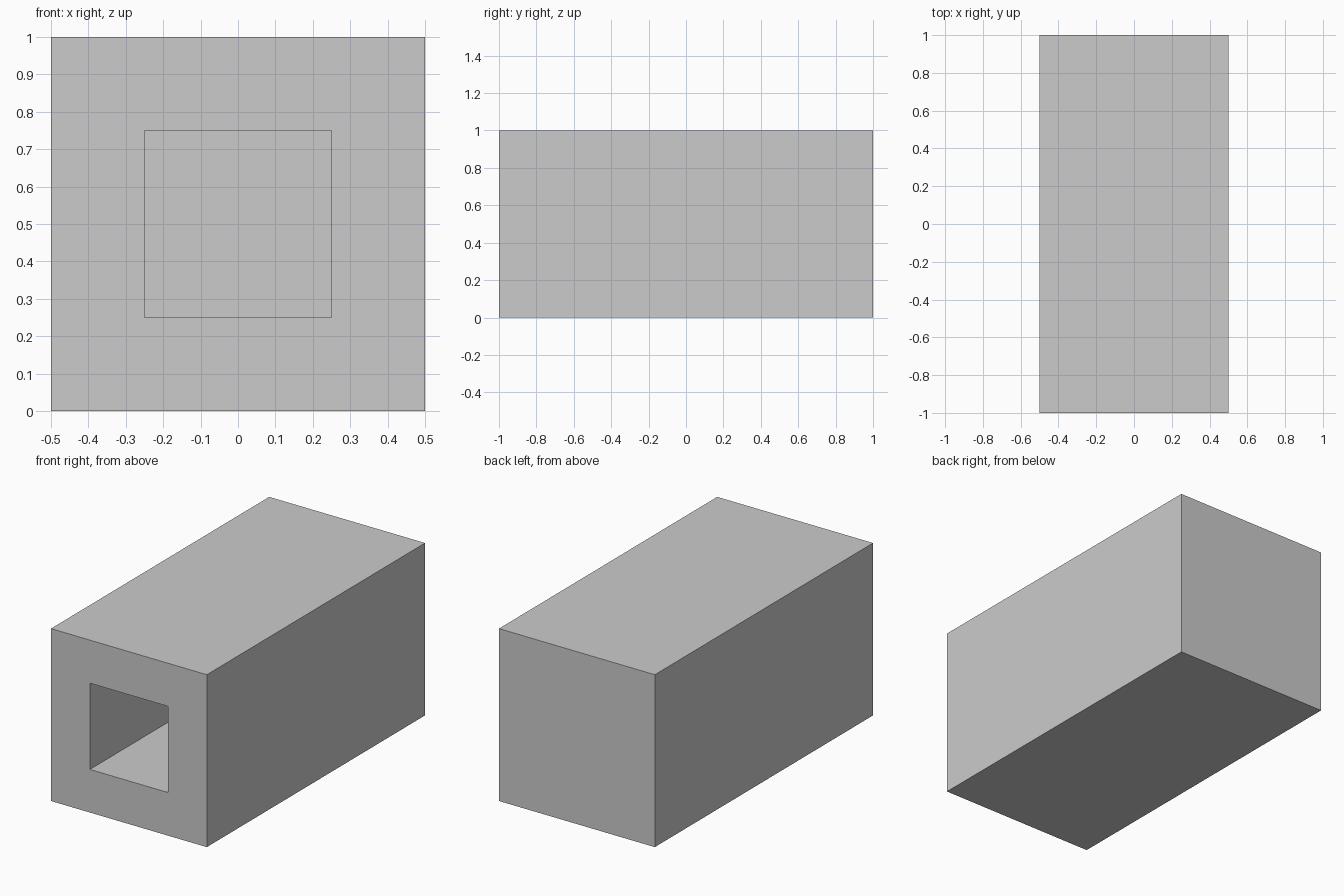
import bpy, bmesh
from mathutils import Vector

if "Cube" in bpy.data.objects:
    bpy.data.objects.remove(bpy.data.objects["Cube"])

WIDTH, LENGTH, HEIGHT, WALL = 1.0, 2.0, 1.0, 0.25

# Solid block standing on the ground
bm = bmesh.new()
bmesh.ops.create_cube(bm, size=1)
bmesh.ops.scale(bm, vec=(WIDTH, LENGTH, HEIGHT), verts=bm.verts)
bmesh.ops.translate(bm, vec=(0, 0, HEIGHT / 2), verts=bm.verts)

# Square opening: inset the front face and push it back, leaving an even wall
bm.normal_update()
front = min(bm.faces, key=lambda f: f.calc_center_median().y)
bmesh.ops.inset_individual(bm, faces=[front], thickness=WALL, use_even_offset=True)
result = bmesh.ops.extrude_discrete_faces(bm, faces=[front])
end = result["faces"][0]
bmesh.ops.translate(bm, vec=Vector((0, LENGTH - WALL, 0)), verts=end.verts)
bmesh.ops.recalc_face_normals(bm, faces=bm.faces)

mesh = bpy.data.meshes.new("hollow_block")
bm.to_mesh(mesh)
bm.free()
block = bpy.data.objects.new("hollow_block", mesh)
bpy.context.collection.objects.link(block)
